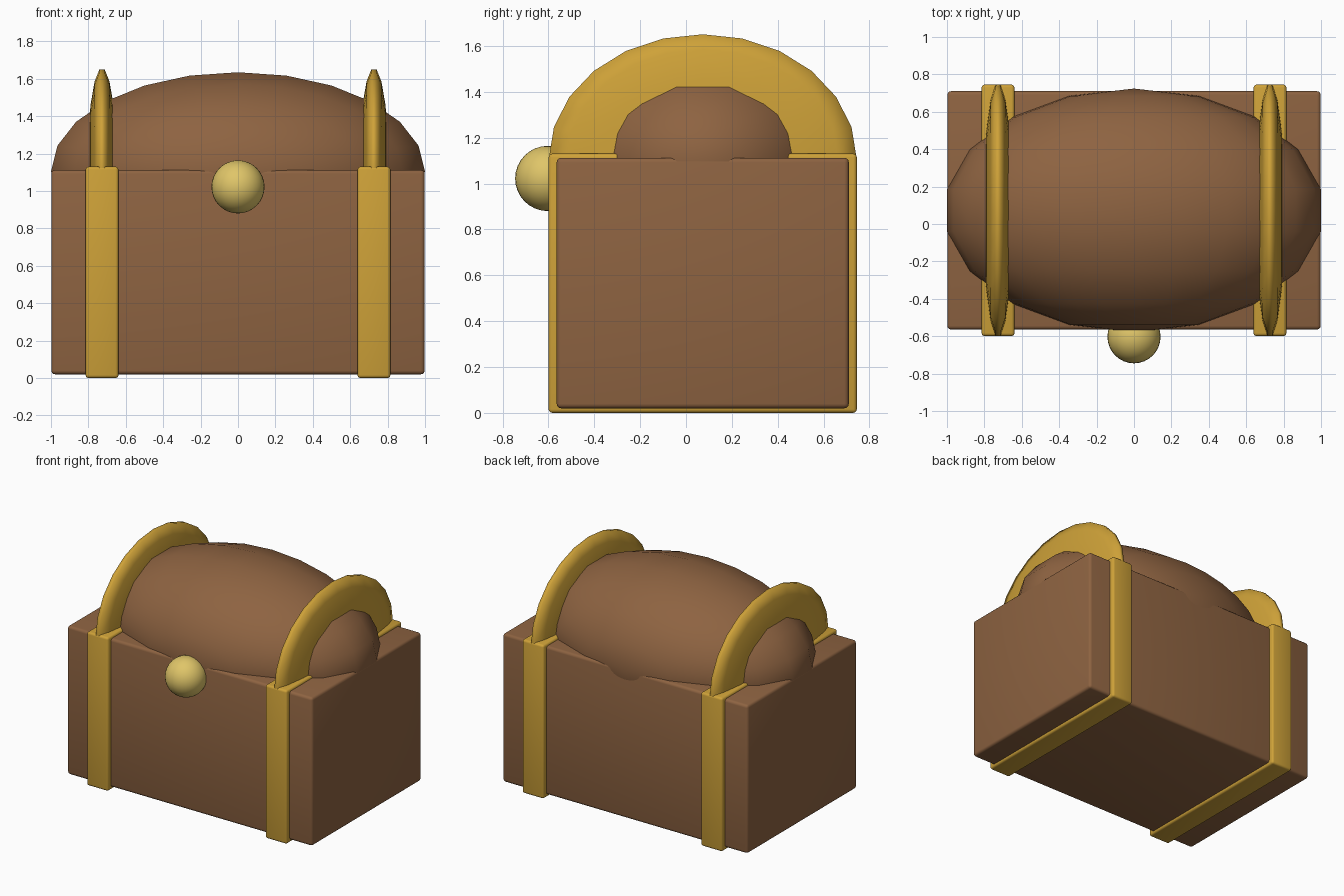
import bpy
import math
from mathutils import Vector

if "Cube" in bpy.data.objects:
    bpy.data.objects.remove(bpy.data.objects["Cube"], do_unlink=True)

MID_Y = 0.073   # depth centre of the chest body
RIM_Z = 1.105   # height of the lid's centre


def make_material(name, rgb):
    mat = bpy.data.materials.new(name)
    mat.use_nodes = True
    color = (*rgb, 1.0)
    mat.diffuse_color = color
    mat.node_tree.nodes["Principled BSDF"].inputs["Base Color"].default_value = color
    return mat


wood = make_material("brown wood", (0.27, 0.125, 0.053))
gold = make_material("gold metal", (0.62, 0.36, 0.04))
brass = make_material("pale brass", (0.74, 0.56, 0.14))


def block(name, low, high, bevel, mat):
    """Box between two corners with softly rounded edges."""
    low, high = Vector(low), Vector(high)
    bpy.ops.mesh.primitive_cube_add(size=1, location=(low + high) / 2)
    obj = bpy.context.object
    obj.name = name
    obj.scale = high - low
    bpy.ops.object.transform_apply(location=False, rotation=False, scale=True)
    mod = obj.modifiers.new("rounded edges", "BEVEL")
    mod.width = bevel
    mod.segments = 3
    bpy.ops.object.modifier_apply(modifier=mod.name)
    bpy.ops.object.shade_smooth_by_angle(angle=math.radians(40))
    obj.data.materials.append(mat)
    return obj


def ellipsoid(name, center, radii, pole, segments, rings, mat):
    """Squashed sphere whose pole points along the chosen axis."""
    turn = {"X": (0, math.pi / 2, 0), "Y": (math.pi / 2, 0, 0), "Z": (0, 0, 0)}[pole]
    bpy.ops.mesh.primitive_uv_sphere_add(
        segments=segments, ring_count=rings, radius=1, location=center, rotation=turn)
    obj = bpy.context.object
    obj.name = name
    bpy.ops.object.transform_apply(location=False, rotation=True, scale=False)
    obj.scale = radii
    bpy.ops.object.transform_apply(location=False, rotation=False, scale=True)
    bpy.ops.object.shade_smooth()
    obj.data.materials.append(mat)
    return obj


# Chest body and barrel-like lid
block("chest_body", (-0.998, MID_Y - 0.637, 0.02), (0.998, MID_Y + 0.637, 1.112), 0.02, wood)
ellipsoid("lid", (0, MID_Y, RIM_Z), (1.015, 0.651, 0.538), "Y", 24, 9, wood)

# Metal straps round the body, with thin hoops over the lid
for side, sign in (("left", 1), ("right", -1)):
    x = sign * 0.727
    block(side + "_strap", (x - 0.088, MID_Y - 0.672, 0), (x + 0.088, MID_Y + 0.672, 1.13),
          0.016, gold)
    ellipsoid(side + "_hoop", (x, MID_Y, RIM_Z), (0.08, 0.682, 0.554), "X", 24, 9, gold)

# Round clasp on the front
ellipsoid("clasp_knob", (0, -0.603, 1.022), (0.142, 0.142, 0.142), "Z", 32, 16, brass)
